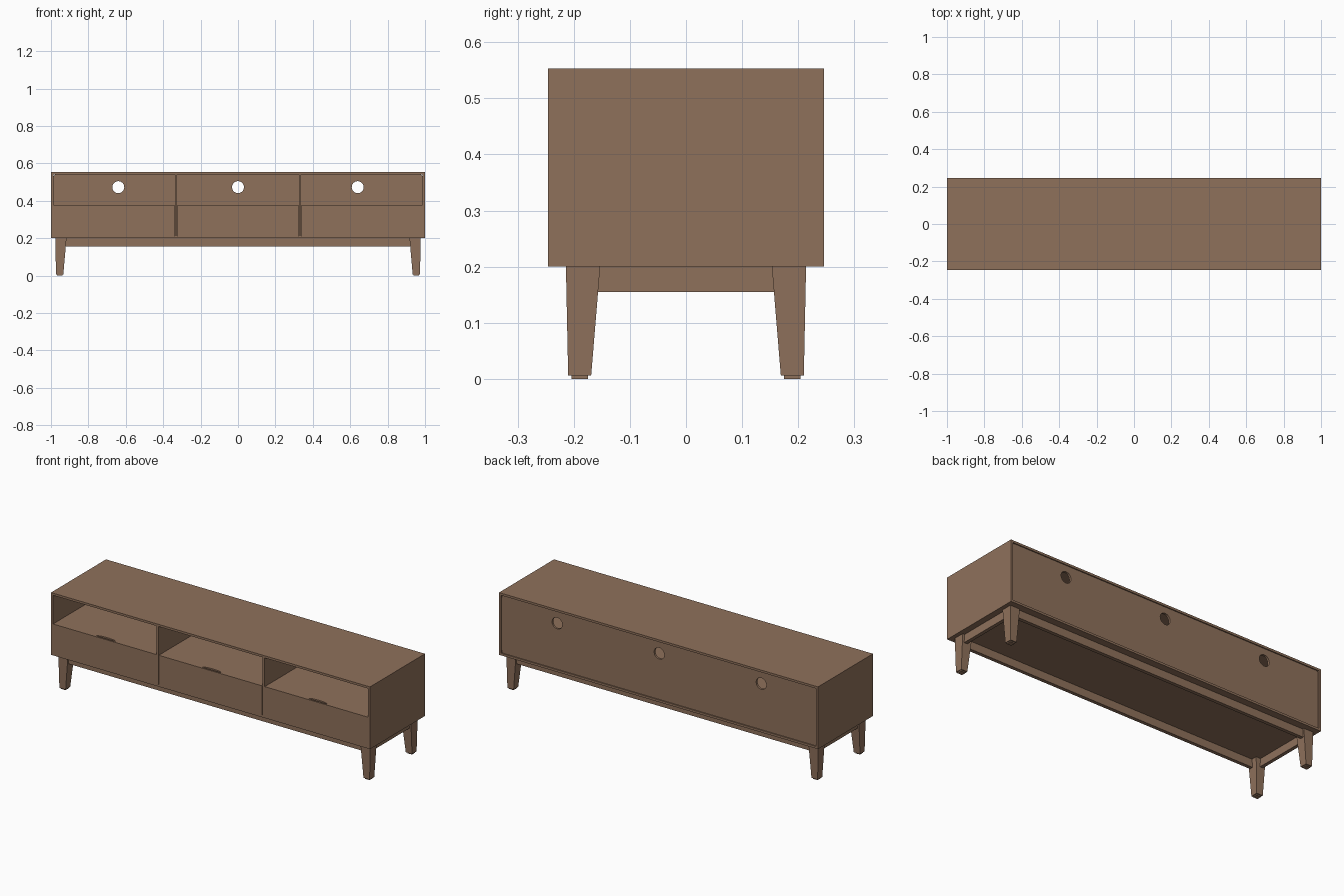
import bpy, bmesh, math
from mathutils import Matrix

if "Cube" in bpy.data.objects:
    bpy.data.objects.remove(bpy.data.objects["Cube"])

wood = bpy.data.materials.new("walnut_brown")
wood.diffuse_color = (0.275, 0.165, 0.105, 1)
wood.use_nodes = True
wood.node_tree.nodes["Principled BSDF"].inputs["Base Color"].default_value = wood.diffuse_color

W, D, H = 1.0, 0.246, 0.553      # half width, half depth, height
T = 0.0125                       # board thickness
Z0 = 0.20                        # underside of the cabinet


def finish(name, bm):
    bmesh.ops.recalc_face_normals(bm, faces=bm.faces[:])
    me = bpy.data.meshes.new(name)
    bm.to_mesh(me)
    bm.free()
    me.materials.append(wood)
    ob = bpy.data.objects.new(name, me)
    bpy.context.collection.objects.link(ob)
    return ob


def frustum(name, bottom, top, z0, z1):
    """Box whose bottom and top rectangles (x0, x1, y0, y1) may differ."""
    bm = bmesh.new()
    rings = []
    for (x0, x1, y0, y1), z in ((bottom, z0), (top, z1)):
        rings.append([bm.verts.new((x, y, z)) for x, y in
                      ((x0, y0), (x1, y0), (x1, y1), (x0, y1))])
    a, b = rings
    bm.faces.new(a)
    bm.faces.new(b)
    for i in range(4):
        j = (i + 1) % 4
        bm.faces.new((a[i], a[j], b[j], b[i]))
    return finish(name, bm)


def box(name, x0, x1, y0, y1, z0, z1):
    return frustum(name, (x0, x1, y0, y1), (x0, x1, y0, y1), z0, z1)


def plate(name, outlines, thick, matrix):
    """Flat board from 2D outlines; inner outlines become holes."""
    cu = bpy.data.curves.new(name, 'CURVE')
    cu.dimensions, cu.fill_mode, cu.extrude = '2D', 'BOTH', thick / 2
    for pts in outlines:
        s = cu.splines.new('POLY')
        s.points.add(len(pts) - 1)
        for p, (x, y) in zip(s.points, pts):
            p.co = (x, y, 0, 1)
        s.use_cyclic_u = True
    tmp = bpy.data.objects.new(name, cu)
    bpy.context.collection.objects.link(tmp)
    dg = bpy.context.evaluated_depsgraph_get()
    me = bpy.data.meshes.new_from_object(tmp.evaluated_get(dg))
    bm = bmesh.new()
    bm.from_mesh(me)
    bpy.data.objects.remove(tmp)
    bpy.data.meshes.remove(me)
    bmesh.ops.remove_doubles(bm, verts=bm.verts[:], dist=1e-5)
    bm.transform(matrix)
    return finish(name, bm)


def arc(cx, cy, r, a0, a1, n):
    return [(cx + r * math.cos(math.radians(a0 + (a1 - a0) * i / n)),
             cy + r * math.sin(math.radians(a0 + (a1 - a0) * i / n)))
            for i in range(n + 1)]


# cabinet shell
box("top_board", -W, W, -D, D, H - T, H)
box("bottom_board", -W, W, -D, D, Z0, Z0 + T)
for s, side in ((-1, "left"), (1, "right")):
    x0, x1 = sorted((s * W, s * (W - T)))
    box(side + "_side_board", x0, x1, -D, D, Z0 + T, H - T)
    box(side + "_divider", s * 0.332 - 0.006, s * 0.332 + 0.006,
        -D + 0.001, 0.23, Z0 + T, H - T)

# back board with rounded corners and three cable holes
bx, bz0, bz1, r = W - T, Z0 + T, H - T, 0.015
outline = (arc(bx - r, bz1 - r, r, 0, 90, 5) + arc(-bx + r, bz1 - r, r, 90, 180, 5)
           + arc(-bx + r, bz0 + r, r, 180, 270, 5) + arc(bx - r, bz0 + r, r, 270, 360, 5))
holes = [arc(cx, 0.473, 0.032, 0, 348.75, 31) for cx in (-0.64, 0, 0.64)]
plate("back_board", [outline] + holes, 0.012,
      Matrix.Translation((0, 0.234, 0)) @ Matrix.Rotation(math.pi / 2, 4, 'X'))

# three bays: drawer front, and shelf with a shallow finger notch
ZS = 0.378
for name, x0, x1 in (("left", -W + T, -0.340), ("middle", -0.324, 0.324),
                     ("right", 0.340, W - T)):
    box(name + "_drawer_front", x0, x1, -D, -D + 0.01, Z0 + T, ZS)
    cx, yf, hw, dep = (x0 + x1) / 2, -D + 0.01, 0.06, 0.014
    notch = [(cx + hw * math.cos(math.pi * (1 - i / 12)),
              yf + dep * math.sin(math.pi * i / 12)) for i in range(13)]
    # shelf runs past the drawer front to the dividers
    sx0, sx1 = max(x0, -W + T), min(x1, W - T)
    plate(name + "_shelf", [[(sx0, yf)] + notch + [(sx1, yf), (sx1, 0.228), (sx0, 0.228)]],
          T, Matrix.Translation((0, 0, ZS - T / 2)))

# base rails
ZR = 0.155
for s, n in ((-1, "front"), (1, "back")):
    box(n + "_rail", -0.93, 0.93, s * 0.195 - 0.01, s * 0.195 + 0.01, ZR, Z0)
for s, n in ((-1, "left"), (1, "right")):
    box(n + "_rail", s * 0.955 - 0.01, s * 0.955 + 0.01, -0.165, 0.165, ZR, Z0)


# tapered legs with small foot pads
def rect(sx, sy, x0, x1, y0, y1):
    return (*sorted((sx * x0, sx * x1)), *sorted((sy * y0, sy * y1)))


for sx, nx in ((-1, "left"), (1, "right")):
    for sy, ny in ((-1, "front"), (1, "back")):
        frustum(f"{ny}_{nx}_leg", rect(sx, sy, 0.934, 0.973, 0.169, 0.210),
                rect(sx, sy, 0.917, 0.977, 0.153, 0.214), 0.006, Z0)
        pad = rect(sx, sy, 0.939, 0.968, 0.175, 0.204)
        frustum(f"{ny}_{nx}_foot_pad", pad, pad, 0, 0.006)
